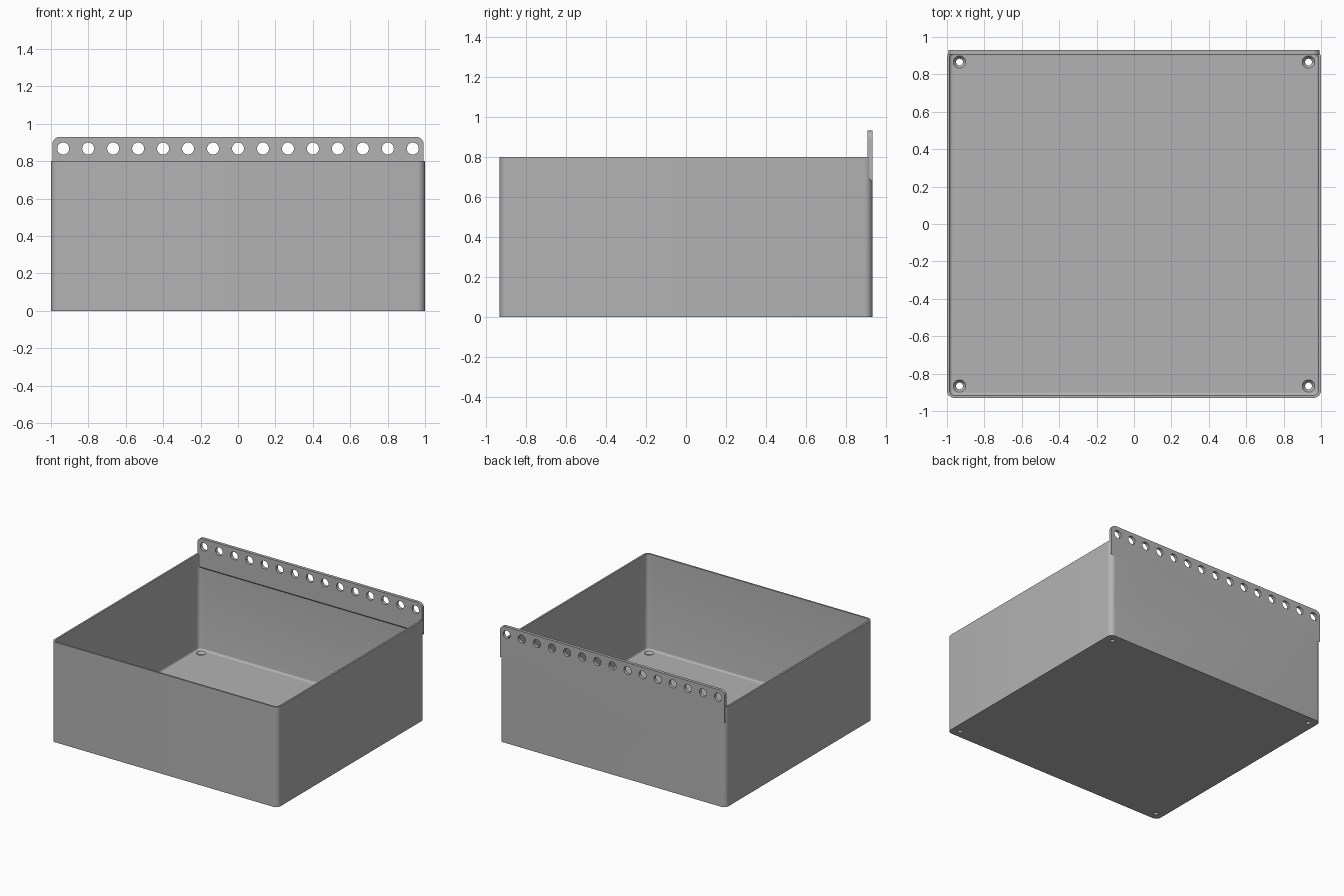
import bpy
import bmesh
from mathutils import Matrix

if "Cube" in bpy.data.objects:
    bpy.data.objects.remove(bpy.data.objects["Cube"], do_unlink=True)

HX, HY, H = 1.0, 0.93, 0.8
WALL, FLOOR = 0.014, 0.035
PLATE_IN, PLATE_LOW, PLATE_TOP = 0.905, 0.675, 0.93

grey = bpy.data.materials.new("plain grey")
grey.use_nodes = True
colour = (0.45, 0.45, 0.45, 1)
grey.diffuse_color = colour
grey.node_tree.nodes["Principled BSDF"].inputs["Base Color"].default_value = colour


def make_object(name, bm):
    bmesh.ops.recalc_face_normals(bm, faces=bm.faces)
    mesh = bpy.data.meshes.new(name)
    bm.to_mesh(mesh)
    bm.free()
    mesh.materials.append(grey)
    obj = bpy.data.objects.new(name, mesh)
    bpy.context.collection.objects.link(obj)
    return obj


def block(lo, hi):
    bm = bmesh.new()
    bmesh.ops.create_cube(bm, size=1)
    for v in bm.verts:
        v.co = [lo[i] if v.co[i] < 0 else hi[i] for i in range(3)]
    return bm


def round_edges(bm, rule, radius, segments=8):
    edges = [e for e in bm.edges if rule(e.verts[0].co, e.verts[1].co)]
    bmesh.ops.bevel(bm, geom=edges, offset=radius, segments=segments,
                    profile=0.5, affect='EDGES')


def upright(a, b):
    return abs(a.z - b.z) > 0.1


def cone(bm, r1, r2, depth, matrix):
    bmesh.ops.create_cone(bm, cap_ends=True, segments=32, radius1=r1,
                          radius2=r2, depth=depth, matrix=matrix)


def combine(target, other, operation):
    mod = target.modifiers.new(operation.lower(), 'BOOLEAN')
    mod.operation = operation
    mod.solver = 'EXACT'
    mod.object = other
    bpy.ops.object.select_all(action='DESELECT')
    bpy.context.view_layer.objects.active = target
    target.select_set(True)
    bpy.ops.object.modifier_apply(modifier=mod.name)
    bpy.data.objects.remove(other, do_unlink=True)


# Outer body with rounded upright corners
bm = block((-HX, -HY, 0), (HX, HY, H))
round_edges(bm, upright, 0.04)
box = make_object("open_box", bm)

# Hollow with rounded corners and a fillet around the floor
bm = block((-HX + WALL, -HY + WALL, FLOOR), (HX - WALL, HY - WALL, H + 0.2))
round_edges(bm, upright, 0.028)
round_edges(bm, lambda a, b: max(a.z, b.z) < FLOOR + 0.001, 0.015, 4)
combine(box, make_object("hollow_cutter", bm), 'DIFFERENCE')

# Hanging plate with rounded top corners and a sloped lower edge
bm = block((-0.993, PLATE_IN, PLATE_LOW), (0.993, HY, PLATE_TOP))
round_edges(bm, lambda a, b: abs(a.y - b.y) > 0.01 and a.z > 0.9, 0.04)
for v in bm.verts:
    if v.co.z < PLATE_LOW + 0.01 and v.co.y < HY - 0.01:
        v.co.z += HY - PLATE_IN
combine(box, make_object("hanging_plate", bm), 'UNION')

# Row of holes through the plate
bm = bmesh.new()
for i in range(15):
    place = Matrix.Translation(((i - 7) * 0.1335, HY, 0.868))
    cone(bm, 0.032, 0.032, 0.2, place @ Matrix.Rotation(1.5707963, 4, 'X'))
combine(box, make_object("plate_hole_cutter", bm), 'DIFFERENCE')

# Countersunk screw holes in the floor corners
for radii, depth, z in (((0.018, 0.018), 0.2, 0), ((0.018, 0.034), 0.02, FLOOR - 0.009)):
    bm = bmesh.new()
    for sx in (-1, 1):
        for sy in (-1, 1):
            cone(bm, *radii, depth, Matrix.Translation((sx * 0.933, sy * 0.866, z)))
    combine(box, make_object("screw_hole_cutter", bm), 'DIFFERENCE')

bpy.ops.object.shade_smooth_by_angle()
